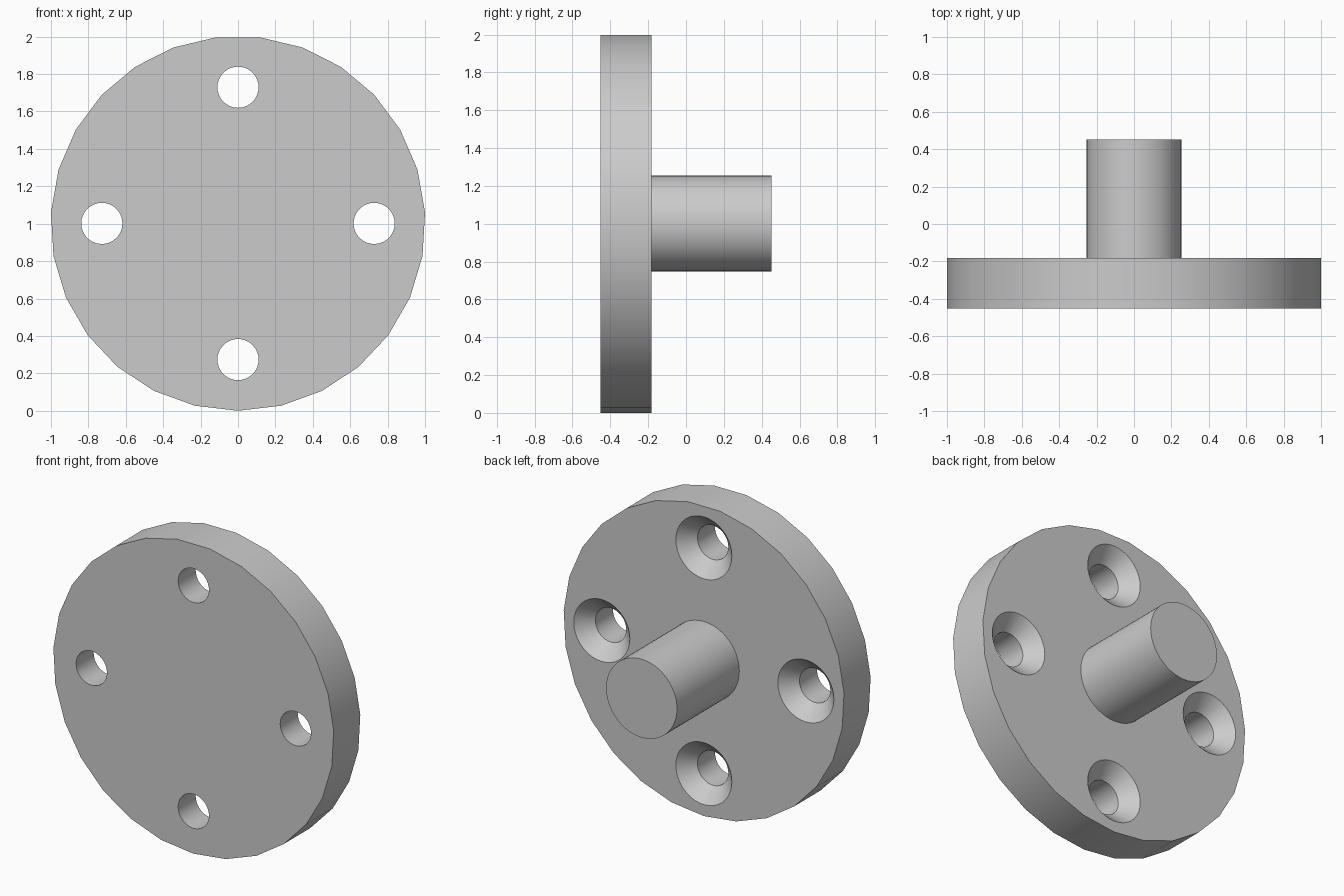
import bpy
import bmesh
from math import sin, cos, pi, radians

cube = bpy.data.objects.get("Cube")
if cube:
    bpy.data.objects.remove(cube, do_unlink=True)

FRONT, BACK, TIP = -0.453, -0.182, 0.453   # y of flange faces and shaft tip
RADIUS = 1.0017
AXIS_Z = RADIUS
HOLE_R, SINK_R, SINK_DEPTH = 0.11, 0.2, 0.092
BOLT_CIRCLE = 0.728

steel = bpy.data.materials.new("grey_steel")
steel.use_nodes = True
color = (0.6, 0.6, 0.6, 1)
steel.diffuse_color = color
steel.node_tree.nodes["Principled BSDF"].inputs["Base Color"].default_value = color


def lathe(name, profile, sides, x=0, z=AXIS_Z):
    """Solid of revolution along y from (radius, y) pairs, first corner straight down."""
    bm = bmesh.new()
    rings = []
    for r, y in profile:
        angles = [2 * pi * i / sides for i in range(sides)]
        rings.append([bm.verts.new((x + r * sin(a), y, z - r * cos(a))) for a in angles])
    for a, b in zip(rings, rings[1:]):
        for i in range(sides):
            j = (i + 1) % sides
            bm.faces.new((a[i], a[j], b[j], b[i]))
    bm.faces.new(rings[0])
    bm.faces.new(rings[-1])
    bmesh.ops.recalc_face_normals(bm, faces=bm.faces)
    mesh = bpy.data.meshes.new(name)
    bm.to_mesh(mesh)
    bm.free()
    mesh.materials.append(steel)
    obj = bpy.data.objects.new(name, mesh)
    bpy.context.collection.objects.link(obj)
    return obj


def select_only(obj):
    bpy.ops.object.select_all(action='DESELECT')
    obj.select_set(True)
    bpy.context.view_layer.objects.active = obj


# Round flange and central shaft
flange = lathe("flange", [(RADIUS, FRONT), (RADIUS, BACK)], 27)
shaft = lathe("shaft", [(0.253, BACK - 0.02), (0.253, TIP)], 48)

# Four through holes, countersunk from the back
gap = 0.05
slope = (SINK_R - HOLE_R) / SINK_DEPTH
hole_profile = [(HOLE_R, FRONT - gap), (HOLE_R, BACK - SINK_DEPTH),
                (SINK_R + gap * slope, BACK + gap)]
for i in range(4):
    a = i * pi / 2
    cutter = lathe("hole_cutter", hole_profile, 36,
                   BOLT_CIRCLE * sin(a), AXIS_Z + BOLT_CIRCLE * cos(a))
    cutter.hide_render = True
    mod = flange.modifiers.new("bolt_hole", 'BOOLEAN')
    mod.operation = 'DIFFERENCE'
    mod.solver = 'EXACT'
    mod.object = cutter
    select_only(flange)
    bpy.ops.object.modifier_apply(modifier=mod.name)
    bpy.data.objects.remove(cutter, do_unlink=True)

# Smooth round walls with crisp rims
for part in (flange, shaft):
    select_only(part)
    bpy.ops.object.shade_smooth_by_angle(angle=radians(30))
